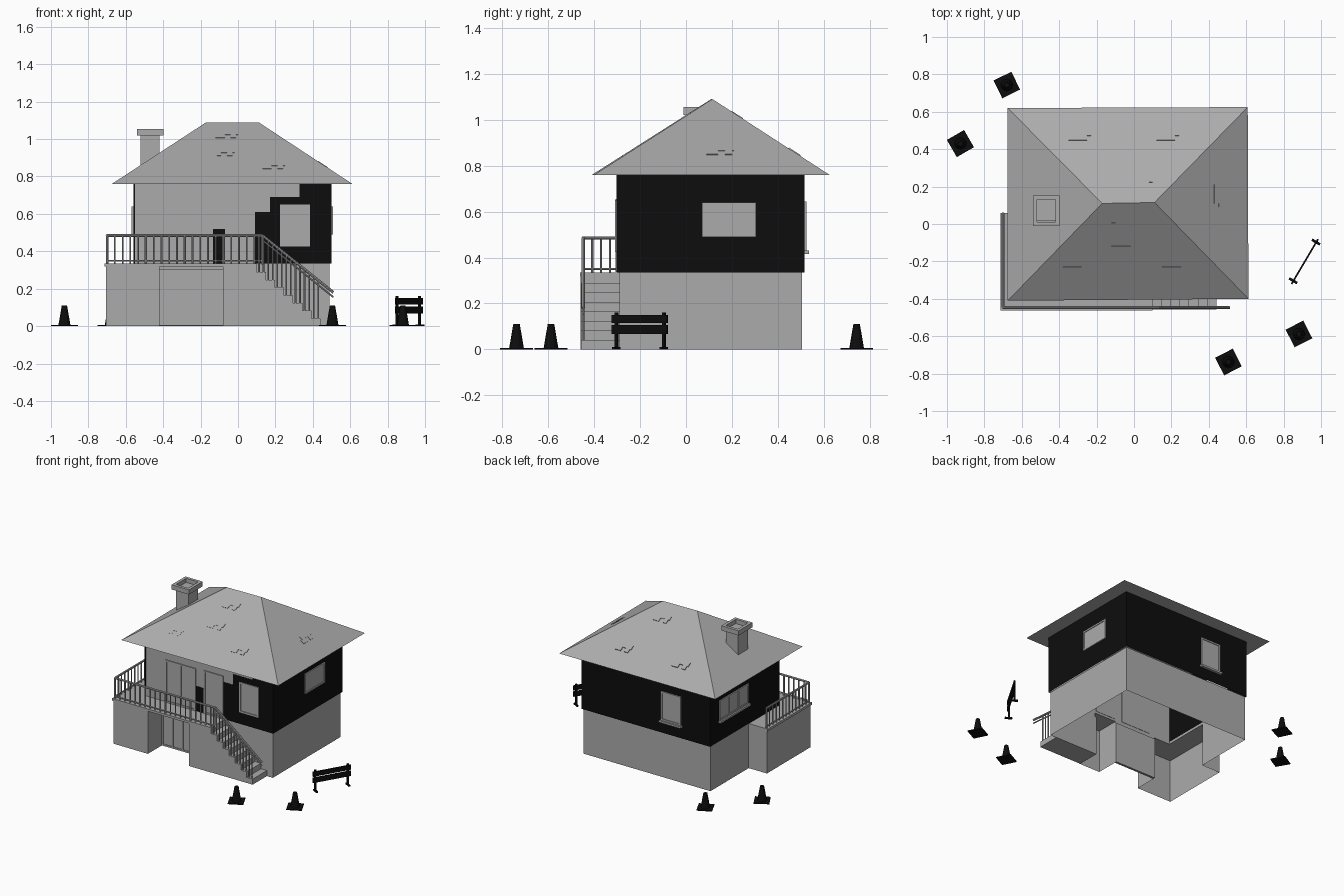
import bpy, bmesh
from math import radians, atan2, pi
from mathutils import Vector, Matrix

if "Cube" in bpy.data.objects:
    bpy.data.objects.remove(bpy.data.objects["Cube"])


def material(name, v):
    m = bpy.data.materials.new(name)
    m.diffuse_color = (v, v, v, 1)
    m.use_nodes = True
    m.node_tree.nodes["Principled BSDF"].inputs["Base Color"].default_value = m.diffuse_color
    return m


grey, dark = material("grey", 0.41), material("dark", 0.004)


def finish(name, bm, mat=grey, normals=True):
    if normals:
        bmesh.ops.recalc_face_normals(bm, faces=bm.faces)
    me = bpy.data.meshes.new(name)
    bm.to_mesh(me)
    bm.free()
    ob = bpy.data.objects.new(name, me)
    bpy.context.collection.objects.link(ob)
    me.materials.append(mat)
    return ob


def add_box(bm, x0, x1, y0, y1, z0, z1, m=Matrix()):
    c = Vector(((x0 + x1) / 2, (y0 + y1) / 2, (z0 + z1) / 2))
    s = Matrix.Diagonal((x1 - x0, y1 - y0, z1 - z0, 1))
    bmesh.ops.create_cube(bm, size=1, matrix=m @ Matrix.Translation(c) @ s)


def boxes(name, items, mat=grey, m=Matrix()):
    bm = bmesh.new()
    for b in items:
        add_box(bm, *b, m)
    return finish(name, bm, mat)


def wall_strip(name, pts, z0, z1, mat=grey):
    """Upright walls along a clockwise x-y path, open above and below."""
    bm = bmesh.new()
    cols = [(bm.verts.new((x, y, z0)), bm.verts.new((x, y, z1))) for x, y in pts]
    for (a, b), (c, d) in zip(cols, cols[1:]):
        bm.faces.new((a, b, d, c))
    return finish(name, bm, mat, False)


def prism(name, pts, y0, y1, mat=grey):
    """Extrude an x-z outline along y."""
    bm = bmesh.new()
    f = bm.faces.new([bm.verts.new((x, y0, z)) for x, z in pts])
    g = bmesh.ops.extrude_face_region(bm, geom=[f])["geom"]
    bmesh.ops.translate(bm, vec=(0, y1 - y0, 0), verts=[v for v in g if isinstance(v, bmesh.types.BMVert)])
    return finish(name, bm, mat)


def add_bar(bm, a, b, w):
    a, b = Vector(a), Vector(b)
    d = b - a
    m = Matrix.Translation((a + b) / 2) @ d.to_track_quat('Z', 'Y').to_matrix().to_4x4()
    bmesh.ops.create_cone(bm, cap_ends=True, segments=8, radius1=w / 2, radius2=w / 2, depth=d.length, matrix=m)


# Lower walls: one hollow outline around house, porch block and garage recess
wall_strip("lower_walls", [(0.49, -0.29), (0.10, -0.29), (0.10, -0.46), (-0.08, -0.46), (-0.08, -0.29),
                           (-0.42, -0.29), (-0.42, -0.46), (-0.705, -0.46), (-0.705, 0.055), (-0.555, 0.055),
                           (-0.555, 0.505), (0.49, 0.505), (0.49, -0.29)], 0, 0.335)

# Upper walls: dark on three sides, plaster in front with stepped dark patches
wall_strip("upper_walls", [(-0.56, -0.30), (-0.56, 0.515), (0.50, 0.515), (0.50, -0.30)], 0.335, 0.76, dark)
boxes("front_plaster", [(-0.56, 0.50, -0.299, -0.294, 0.336, 0.76)])
prism("front_cladding", [(0.09, 0.336), (0.50, 0.336), (0.50, 0.76), (0.33, 0.76), (0.33, 0.69),
                         (0.17, 0.69), (0.17, 0.61), (0.09, 0.61)], -0.302, -0.298, dark)
boxes("front_cladding_small", [(-0.145, -0.07, -0.302, -0.298, 0.336, 0.52),
                               (-0.56, -0.55, -0.302, -0.298, 0.336, 0.76)], dark)

# Hip roof
bm = bmesh.new()
e = [bm.verts.new(p) for p in ((-0.675, -0.41, 0.76), (0.612, -0.40, 0.76), (0.608, 0.625, 0.76), (-0.675, 0.62, 0.76))]
l, r = bm.verts.new((-0.17, 0.11, 1.09)), bm.verts.new((0.11, 0.115, 1.09))
for f in ((e[0], e[1], r, l), (e[1], e[2], r), (e[2], e[3], l, r), (e[3], e[0], l), e[::-1]):
    bm.faces.new(f)
finish("roof", bm)

# Raised shingles in little stepped clusters
bm = bmesh.new()
slope_y, slope_x = atan2(0.33, 0.515), atan2(0.33, 0.5)
spots = [(-0.05, 0.02, 0), (-0.07, -0.13, 0), (-0.33, -0.24, 0), (0.2, -0.24, 0),
         (0.03, 0.21, 2), (-0.3, 0.46, 2), (0.17, 0.46, 2), (0.44, 0.16, 1)]
for x, y, side in spots:
    if side == 1:
        z, a = 1.09 - (x - 0.11) * 0.66, slope_x
    else:
        z, a = 1.09 - abs(y - 0.113) * 0.64, slope_y
    m = Matrix.Translation((x, y, z)) @ Matrix.Rotation(side * pi / 2, 4, 'Z') @ Matrix.Rotation(a, 4, 'X')
    add_box(bm, -0.05, 0.05, -0.015, 0.015, -0.004, 0.003, m)
    add_box(bm, -0.07, -0.02, -0.045, -0.015, -0.004, 0.003, m)
    add_box(bm, 0.01, 0.04, -0.045, -0.015, -0.004, 0.003, m)
finish("raised_shingles", bm)

# Chimney with hollow cap
boxes("chimney_shaft", [(-0.52, -0.42, 0.015, 0.13, 0.80, 1.025)])
cx0, cx1, cy0, cy1, t = -0.54, -0.397, -0.01, 0.152, 0.022
boxes("chimney_cap", [(cx0, cx1, cy0, cy0 + t, 1.02, 1.055), (cx0, cx1, cy1 - t, cy1, 1.02, 1.055),
                      (cx0, cx0 + t, cy0 + t, cy1 - t, 1.02, 1.055), (cx1 - t, cx1, cy0 + t, cy1 - t, 1.02, 1.055)])


# Windows and doors: local x across the wall, -y outward
def window(name, x, y, turn, w, z0, z1, panes=1, sill=True):
    h, f = w / 2, 0.012
    m = Matrix.Translation((x, y, 0)) @ Matrix.Rotation(radians(turn), 4, 'Z')
    b = [(-h + f, h - f, -0.004, 0.008, z0 + f, z1 - f), (-h, h, -0.009, 0.008, z1 - f, z1), (-h, h, -0.009, 0.008, z0, z0 + f)]
    for i in range(panes + 1):
        c = -h + f / 2 + (w - f) * i / panes
        b.append((c - f / 2, c + f / 2, -0.009, 0.008, z0 + f, z1 - f))
    if sill:
        b.append((-h - 0.008, h + 0.008, -0.02, 0.008, z0 - 0.014, z0))
    boxes(name, b, m=m)


window("front_window", 0.305, -0.30, 0, 0.16, 0.425, 0.65, 1, False)
window("right_window", 0.50, 0.187, 90, 0.235, 0.49, 0.64, 1, False)
window("back_window", -0.24, 0.515, 180, 0.165, 0.43, 0.645)
window("left_window", -0.56, 0.24, -90, 0.34, 0.49, 0.64, 3)
window("sliding_door", -0.26, -0.297, 0, 0.25, 0.336, 0.65, 2, False)
window("entry_door", 0.01, -0.297, 0, 0.16, 0.336, 0.655, 1, False)
window("garage_door", -0.25, -0.29, 0, 0.34, 0.002, 0.305, 4, False)

# Porch floor wrapping the front-left corner
boxes("porch_floor", [(-0.715, 0.1, -0.462, -0.29, 0.318, 0.335), (-0.715, -0.555, -0.29, 0.06, 0.318, 0.335)])

# Stairs, solid down to the ground
n, run, rise = 8, 0.39 / 8, 0.33 / 8
outline = [(0.09, 0.0), (0.09, 0.33 - rise)]
for i in range(1, n):
    z = 0.33 - i * rise
    outline += [(0.10 + (i - 1) * run, z), (0.10 + i * run, z)] if i > 1 else [(0.10 + run, z)]
outline.append((0.10 + (n - 1) * run, 0.0))
prism("stairs", outline, -0.458, -0.288)

# Railings
yr, xr = -0.447, -0.70
bm = bmesh.new()
for z, w in ((0.485, 0.015), (0.35, 0.009)):
    add_bar(bm, (xr, yr, z), (0.13, yr, z), w)
    add_bar(bm, (xr, yr, z), (xr, 0.055, z), w)
for i in range(21):
    x = xr + 0.83 * i / 20
    add_bar(bm, (x, yr, 0.33), (x, yr, 0.485), 0.014 if i % 5 == 0 else 0.009)
for i in range(1, 14):
    y = yr + 0.502 * i / 13
    add_bar(bm, (xr, y, 0.33), (xr, y, 0.485), 0.014 if i == 13 else 0.009)
finish("porch_railing", bm)

bm = bmesh.new()
for dz, w in ((0, 0.015), (-0.025, 0.009)):
    add_bar(bm, (0.13, yr, 0.485 + dz), (0.51, yr, 0.18 + dz), w)
for i in range(1, n):
    for k in (0.25, 0.75):
        x = 0.10 + (i - 1 + k) * run
        add_bar(bm, (x, yr, 0.33 - i * rise), (x, yr, min(0.485, 0.485 - (x - 0.13) * 0.803)), 0.009)
finish("stair_railing", bm)

# Traffic cones
for i, (x, y, a) in enumerate(((-0.68, 0.743, 26), (-0.928, 0.43, 30), (0.505, -0.738, 27), (0.882, -0.588, 27))):
    m = Matrix.Translation((x, y, 0)) @ Matrix.Rotation(radians(a), 4, 'Z')
    bm = bmesh.new()
    add_box(bm, -0.053, 0.053, -0.053, 0.053, 0, 0.007, m)
    bmesh.ops.create_cone(bm, cap_ends=True, segments=12, radius1=0.032, radius2=0.014, depth=0.105,
                          matrix=m @ Matrix.Translation((0, 0, 0.0585)))
    finish(f"cone_{i + 1}", bm, dark)

# Road barrier: two boards on a pair of footed posts
m = Matrix.Translation((0.912, -0.2, 0)) @ Matrix.Rotation(atan2(0.22, 0.13), 4, 'Z')
parts = [(-0.14, 0.14, -0.006, 0.003, 0.068, 0.106), (-0.14, 0.14, -0.006, 0.003, 0.115, 0.15)]
for s in (-0.12, 0.12):
    parts += [(s - 0.006, s + 0.006, -0.004, 0.008, 0, 0.16), (s - 0.007, s + 0.007, -0.025, 0.025, 0, 0.01)]
boxes("barrier", parts, dark, m)
